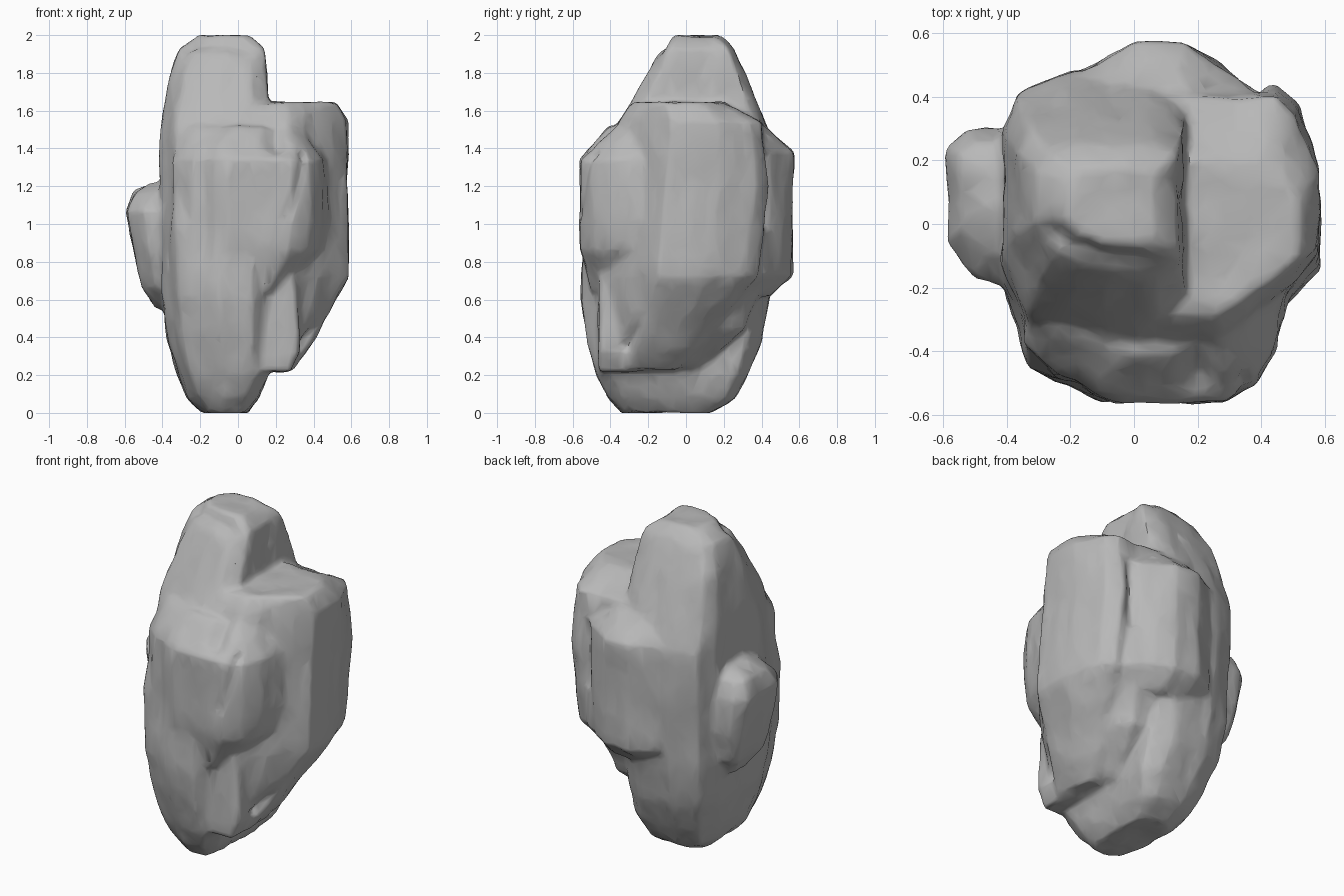
import bpy, bmesh, math
from mathutils import Vector, noise
from mathutils.geometry import intersect_point_line

old = bpy.data.objects.get("Cube")
if old:
    bpy.data.objects.remove(old, do_unlink=True)

stone = bpy.data.materials.new("grey stone")
stone.use_nodes = True
grey = (0.48, 0.48, 0.48, 1)
stone.diffuse_color = grey
bsdf = stone.node_tree.nodes["Principled BSDF"]
bsdf.inputs["Base Color"].default_value = grey
bsdf.inputs["Roughness"].default_value = 0.9

# Worn grooves: start, end, width, depth
GROOVES = [
    ((.34, -.32, .35), (.55, -.03, .85), .025, .03),
    ((.27, -.55, 1.05), (.37, -.48, 1.45), .025, .025),
    ((-.18, -.53, .85), (-.18, -.51, 1.3), .05, .015),
    ((-.27, -.04, 1.95), (.05, -.14, 1.95), .05, .025),
    ((.2, -.5, 1.42), (.2, -.4, 1.5), .05, .04),
    ((.38, .44, 1.0), (.38, .44, 1.35), .03, .03),
]


def wear(p):
    """Offset along the normal: broad and fine vertical chips plus grooves."""
    stretched = Vector((p.x, p.y, p.z / 2))
    amount = .012 * noise.noise(stretched * 6) - .003
    amount += .007 * noise.noise(stretched * 14)
    for a, b, width, depth in GROOVES:
        a, b = Vector(a), Vector(b)
        t = min(max(intersect_point_line(p, a, b)[1], 0), 1)
        amount -= depth * math.exp(-((p - a.lerp(b, t)).length / width) ** 2)
    return amount


def lump(bm, plan, slices):
    """Hull of a plan outline (-1..1) fitted to slices (z, x0, x1, y0, y1)."""
    verts = [bm.verts.new(((x0 + x1 + u * (x1 - x0)) / 2,
                           (y0 + y1 + v * (y1 - y0)) / 2, z))
             for z, x0, x1, y0, y1 in slices for u, v in plan]
    hull = bmesh.ops.convex_hull(bm, input=verts)
    loose = {g for g in hull["geom_interior"] + hull["geom_unused"]
             if isinstance(g, bmesh.types.BMVert)}
    bmesh.ops.delete(bm, geom=list(loose), context='VERTS')


rock = bmesh.new()

# Tall core
lump(rock,
     [(-1, -.3), (-.72, -.8), (.05, -1), (.7, -1), (1, -.8),
      (1, .85), (.6, 1), (-.26, 1), (-.84, .86), (-1, .6)], [
         (0, -.19, .05, -.34, .14),
         (.08, -.27, .11, -.41, .26),
         (.2, -.32, .16, -.47, .33),
         (.38, -.37, .16, -.52, .40),
         (.62, -.40, .16, -.56, .45),
         (1.0, -.41, .16, -.55, .48),
         (1.35, -.41, .16, -.45, .48),
         (1.5, -.41, .16, -.37, .43),
         (1.8, -.36, .16, -.20, .32),
         (1.93, -.31, .14, -.13, .25),
         (2, -.21, .06, -.07, .18)])

# Wide slab on the left flank, with a slanted front corner
lump(rock,
     [(1, -.25), (.75, -.47), (.15, -.97), (-.1, -1), (-1, -1),
      (-1, 1), (.6, 1), (.8, .85), (1, .4)], [
         (.225, .04, .30, -.46, -.04),
         (.32, .02, .36, -.46, .05),
         (.72, -.1, .585, -.46, .38),
         (1.2, -.1, .585, -.44, .44),
         (1.54, -.1, .585, -.36, .40),
         (1.645, -.06, .52, -.29, .2)])

# Square prow under the slab
lump(rock,
     [(-1, -1), (.85, -1), (1, -.9), (1, 1), (-1, 1)], [
         (.22, .08, .28, -.46, -.06),
         (.32, .04, .33, -.465, -.02),
         (.75, .04, .31, -.465, 0)])

# Filled foot behind and below the slab
lump(rock,
     [(-1, -1), (.8, -1), (1, -.4), (1, .4), (.6, .9), (-1, 1)], [
         (.225, -.05, .22, -.4, .08),
         (.45, -.1, .36, -.3, .34),
         (.72, -.1, .44, -.2, .44)])

# Broad chunk jutting from the front
lump(rock,
     [(-1, -.3), (-.75, -.72), (-.3, -1), (.53, -1), (.75, -.78), (.9, -.4),
      (1, .2), (1, 1), (-1, 1)], [
         (.64, -.25, .28, -.5, 0),
         (.86, -.33, .46, -.56, 0),
         (1.02, -.35, .49, -.565, 0),
         (1.34, -.35, .48, -.565, 0),
         (1.52, -.3, .38, -.40, 0)])

# Chunk jutting from the back
lump(rock,
     [(-1, .65), (-.5, 1), (.05, 1), (.75, .4), (1, 0), (1, -1), (-1, -1)], [
         (.62, -.1, .38, .1, .45),
         (.73, -.15, .45, .1, .57),
         (1.38, -.15, .45, .1, .57),
         (1.51, -.12, .4, .1, .43)])

# Small knob on the right flank
lump(rock,
     [(-1, -.45), (-.55, -.9), (0, -1), (1, -1), (1, 1), (-.72, 1), (-1, .75)], [
         (.55, -.44, -.2, 0, .17),
         (.66, -.51, -.2, -.14, .25),
         (.85, -.55, -.2, -.2, .3),
         (1.07, -.59, -.2, -.2, .3),
         (1.17, -.55, -.2, -.1, .26),
         (1.22, -.46, -.2, 0, .2)])

bmesh.ops.recalc_face_normals(rock, faces=rock.faces)
mesh = bpy.data.meshes.new("rock")
rock.to_mesh(mesh)
rock.free()
ob = bpy.data.objects.new("rock", mesh)
bpy.context.collection.objects.link(ob)

# Fuse the lumps into one skin with softened seams
fuse = ob.modifiers.new("fuse", 'REMESH')
fuse.mode = 'VOXEL'
fuse.voxel_size = .016
soften = ob.modifiers.new("soften", 'SMOOTH')
soften.iterations = 4
graph = bpy.context.evaluated_depsgraph_get()
ob.data = bpy.data.meshes.new_from_object(ob.evaluated_get(graph))
ob.modifiers.clear()

# Weathering
moves = [v.co + v.normal * wear(v.co) for v in ob.data.vertices]
for v, co in zip(ob.data.vertices, moves):
    v.co = (co.x, co.y, min(max(co.z, 0), 2))

# Broad chiselled facets
facets = ob.modifiers.new("facets", 'DECIMATE')
facets.ratio = .1
ob.data.materials.clear()
ob.data.materials.append(stone)
bpy.ops.object.select_all(action='DESELECT')
ob.select_set(True)
bpy.context.view_layer.objects.active = ob
bpy.ops.object.modifier_apply(modifier=facets.name)
bpy.ops.object.shade_smooth_by_angle(angle=math.radians(40))
